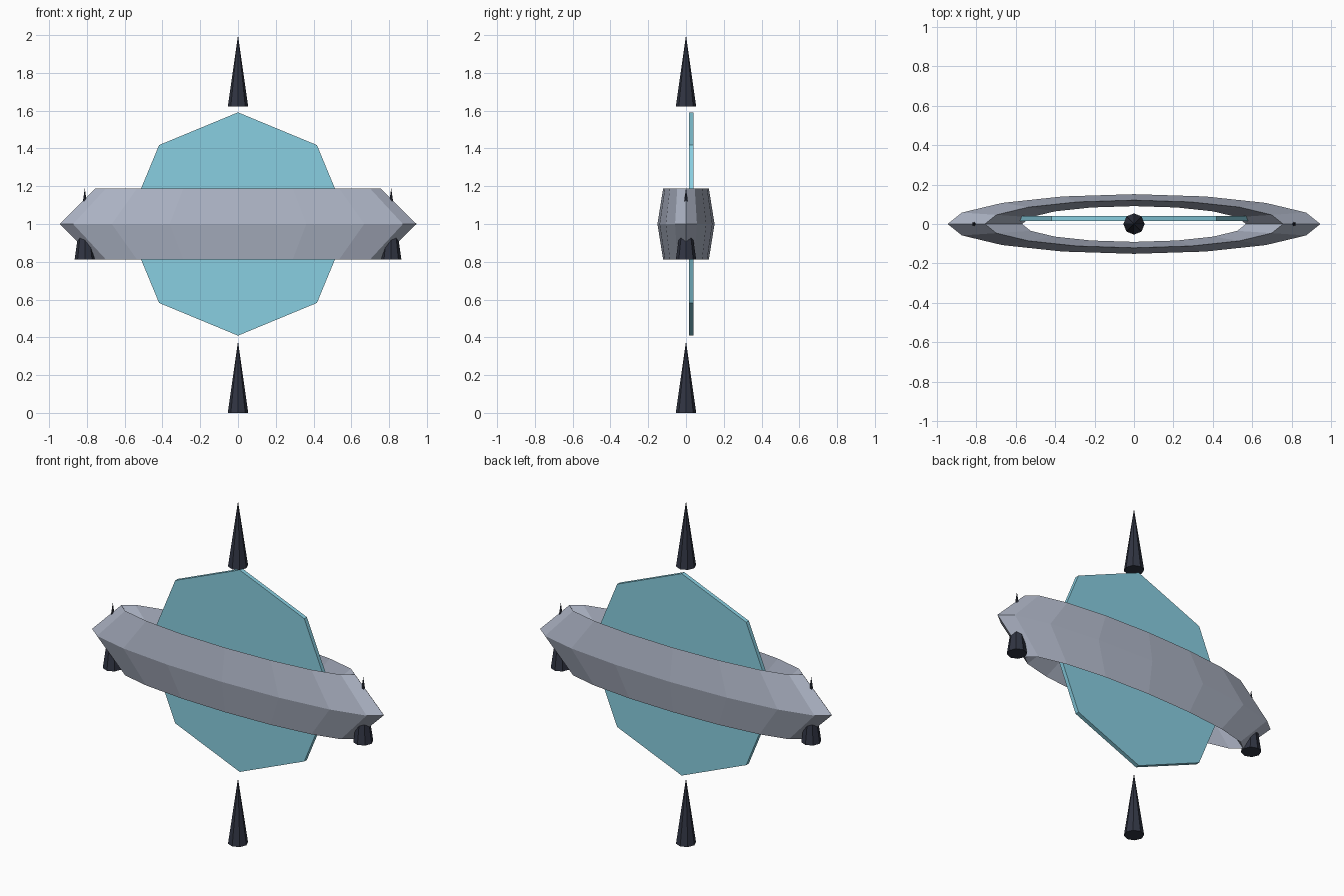
import bpy, bmesh
from math import cos, sin, pi

if "Cube" in bpy.data.objects:
    bpy.data.objects.remove(bpy.data.objects["Cube"])


def material(name, color):
    m = bpy.data.materials.new(name)
    m.diffuse_color = color
    m.use_nodes = True
    m.node_tree.nodes["Principled BSDF"].inputs["Base Color"].default_value = m.diffuse_color
    return m


ring_mat = material("ring_grey", (0.42, 0.46, 0.56, 1))
disc_mat = material("disc_blue", (0.25, 0.62, 0.75, 1))
dark_mat = material("spike_dark", (0.03, 0.035, 0.055, 1))

# Flattened ring: diamond section swept round 16 steps, squashed in y
R, r, squash, n = 0.756, 0.189, 0.16, 16
bm = bmesh.new()
loops = []
for i in range(n):
    a = 2 * pi * i / n
    loop = []
    for j in range(4):
        b = j * pi / 2
        d = R + r * cos(b)
        loop.append(bm.verts.new((d * cos(a), squash * d * sin(a), 1 + r * sin(b))))
    loops.append(loop)
for i in range(n):
    p, q = loops[i], loops[(i + 1) % n]
    for j in range(4):
        k = (j + 1) % 4
        bm.faces.new((p[j], q[j], q[k], p[k]))
bmesh.ops.recalc_face_normals(bm, faces=bm.faces)
mesh = bpy.data.meshes.new("ring")
bm.to_mesh(mesh)
bm.free()
ring = bpy.data.objects.new("ring", mesh)
bpy.context.collection.objects.link(ring)
mesh.materials.append(ring_mat)

# Upright octagonal disc, slightly behind centre
bpy.ops.mesh.primitive_cylinder_add(vertices=8, radius=0.591, depth=0.024,
                                    location=(0, 0.028, 1), rotation=(pi / 2, 0, 0))
disc = bpy.context.object
disc.name = "portal_disc"
disc.data.materials.append(disc_mat)

# Four upward spikes at the compass points
for name, x, z in (("top_spike", 0, 1.811), ("bottom_spike", 0, 0.189),
                   ("left_spike", -0.811, 1), ("right_spike", 0.811, 1)):
    bpy.ops.mesh.primitive_cone_add(vertices=8, radius1=0.054, radius2=0,
                                    depth=0.378, location=(x, 0, z))
    spike = bpy.context.object
    spike.name = name
    spike.data.materials.append(dark_mat)
